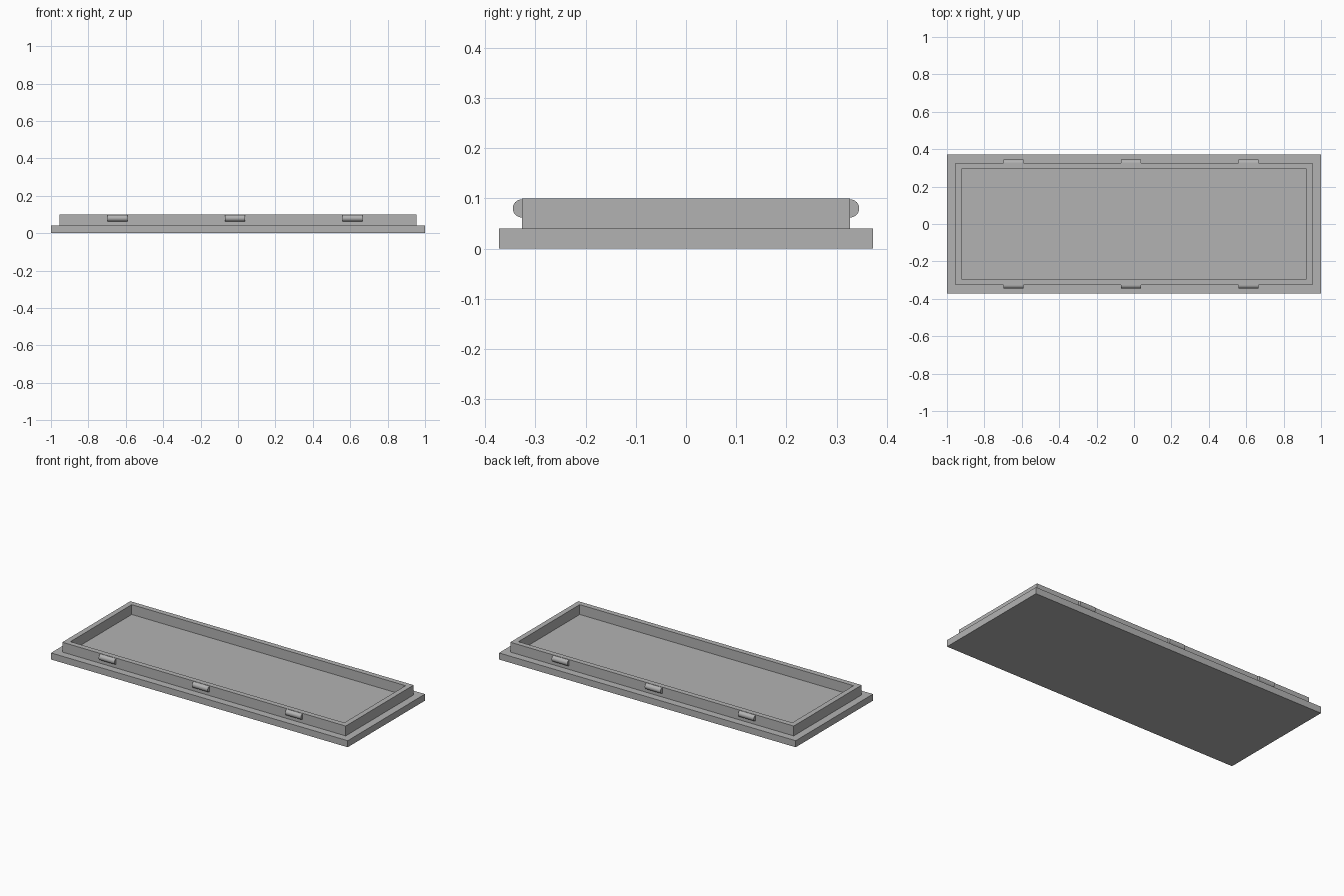
import bpy
import bmesh
import math

old = bpy.data.objects.get("Cube")
if old:
    bpy.data.objects.remove(old, do_unlink=True)

grey = bpy.data.materials.new("plain grey")
grey.use_nodes = True
GREY = (0.45, 0.45, 0.45, 1)
grey.diffuse_color = GREY
grey.node_tree.nodes["Principled BSDF"].inputs["Base Color"].default_value = GREY

HALF_X, HALF_Y = 1.0, 0.372
PLATE_TOP, RIM_TOP = 0.04, 0.1
RIM_OUT, RIM_IN = 0.045, 0.077      # distances in from the plate edge
CLIP_RADIUS, CLIP_LENGTH, CLIP_Z = 0.018, 0.106, 0.08


def make_object(name, bm):
    bmesh.ops.recalc_face_normals(bm, faces=bm.faces)
    mesh = bpy.data.meshes.new(name)
    bm.to_mesh(mesh)
    bm.free()
    mesh.materials.append(grey)
    obj = bpy.data.objects.new(name, mesh)
    bpy.context.collection.objects.link(obj)
    return obj


def skin(bm, rings):
    """Join successive closed rings of points and cap both ends."""
    loops = [[bm.verts.new(p) for p in ring] for ring in rings]
    for a, b in zip(loops, loops[1:]):
        for i in range(len(a)):
            j = (i + 1) % len(a)
            bm.faces.new((a[i], a[j], b[j], b[i]))
    bm.faces.new(loops[0])
    bm.faces.new(loops[-1])


def rectangle(inset, z):
    x, y = HALF_X - inset, HALF_Y - inset
    return [(-x, -y, z), (x, -y, z), (x, y, z), (-x, y, z)]


# Lid: flat plate with a raised rim around a sunken floor
bm = bmesh.new()
skin(bm, [rectangle(*step) for step in (
    (0, 0), (0, PLATE_TOP), (RIM_OUT, PLATE_TOP), (RIM_OUT, RIM_TOP),
    (RIM_IN, RIM_TOP), (RIM_IN, PLATE_TOP))])
make_object("lid_with_rim", bm)

# Rounded snap clips along the front and back of the rim
SEGMENTS = 16
for side, sign in (("front", -1), ("back", 1)):
    for place, x in (("right", -0.645), ("middle", -0.016), ("left", 0.612)):
        bm = bmesh.new()
        rings = []
        for end in (-0.5, 0.5):
            angles = [math.pi * (i / SEGMENTS - 0.5) for i in range(SEGMENTS + 1)]
            rings.append([(x + end * CLIP_LENGTH,
                           sign * (HALF_Y - RIM_OUT + CLIP_RADIUS * math.cos(a)),
                           CLIP_Z + CLIP_RADIUS * math.sin(a)) for a in angles])
        skin(bm, rings)
        clip = make_object(f"{side}_{place}_clip", bm)
        bpy.ops.object.select_all(action="DESELECT")
        clip.select_set(True)
        bpy.context.view_layer.objects.active = clip
        bpy.ops.object.shade_smooth_by_angle(angle=math.radians(35))
